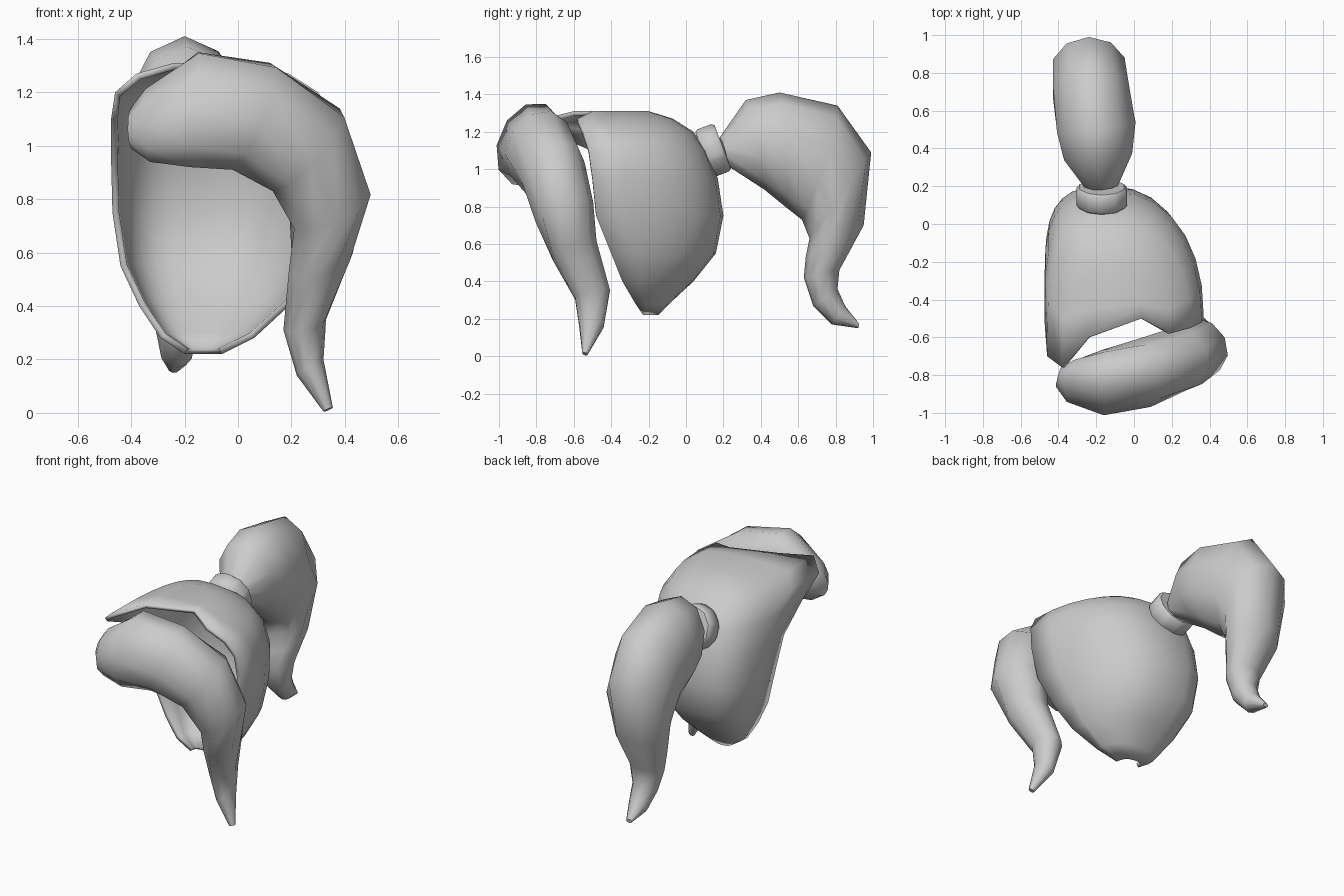
import bpy, bmesh, math
from mathutils import Vector

if "Cube" in bpy.data.objects:
    bpy.data.objects.remove(bpy.data.objects["Cube"])


def finish(name, bm, angle=50):
    bmesh.ops.recalc_face_normals(bm, faces=bm.faces)
    mesh = bpy.data.meshes.new(name)
    bm.to_mesh(mesh)
    bm.free()
    ob = bpy.data.objects.new(name, mesh)
    bpy.context.collection.objects.link(ob)
    bpy.ops.object.select_all(action='DESELECT')
    bpy.context.view_layer.objects.active = ob
    ob.select_set(True)
    bpy.ops.object.shade_smooth_by_angle(angle=math.radians(angle))
    return ob


def lock(name, sections, sides=10):
    """Loft of oval sections, each given by outer point, inner point, half width."""
    bm = bmesh.new()
    mids = [(Vector(o) + Vector(i)) / 2 for o, i, w in sections]
    rings = []
    for k, (o, i, w) in enumerate(sections):
        along = mids[min(k + 1, len(mids) - 1)] - mids[max(k - 1, 0)]
        a = (Vector(o) - Vector(i)) / 2
        b = along.cross(a).normalized() * w
        ts = [2 * math.pi * j / sides for j in range(sides)]
        rings.append([bm.verts.new(mids[k] + a * math.cos(t) + b * math.sin(t)) for t in ts])
    for r, s in zip(rings, rings[1:]):
        for j in range(sides):
            n = (j + 1) % sides
            bm.faces.new((r[j], r[n], s[n], s[j]))
    bm.faces.new(rings[0])
    bm.faces.new(rings[-1])
    return finish(name, bm)


# Hair cap: open U-shaped levels (z, left x, left front y, right x, right front y, back y)
levels = [
    (0.22, -0.20, -0.20, -0.06, -0.23, -0.15),
    (0.28, -0.29, -0.21, 0.06, -0.27, -0.09),
    (0.40, -0.37, -0.21, 0.19, -0.34, 0.04),
    (0.55, -0.44, -0.21, 0.28, -0.40, 0.16),
    (0.75, -0.47, -0.24, 0.34, -0.48, 0.20),
    (0.95, -0.475, -0.32, 0.37, -0.50, 0.17),
    (1.10, -0.475, -0.50, 0.36, -0.52, 0.11),
    (1.20, -0.46, -0.70, 0.30, -0.55, 0.04),
    (1.27, -0.38, -0.76, 0.19, -0.58, -0.07),
    (1.31, -0.24, -0.60, 0.04, -0.50, -0.20),
]
bm = bmesh.new()
rows, n = [], 14
for z, xl, yl, xr, yr, yb in levels:
    row, mx = [], xl + (xr - xl) * 0.42
    for j in range(n + 1):
        t = math.pi * j / n
        c, s = math.cos(t), max(math.sin(t), 0)
        if c < 0:
            x, y = mx - (mx - xl) * abs(c) ** 0.65, yl + (yb - yl) * s ** 0.65
        else:
            x, y = mx + (xr - mx) * c ** 0.9, yr + (yb - yr) * s ** 0.9
        row.append(bm.verts.new((x, y, z)))
    rows.append(row)
for r, s in zip(rows, rows[1:]):
    for j in range(n):
        bm.faces.new((r[j], r[j + 1], s[j + 1], s[j]))
bm.faces.new(rows[-1])
cap = finish("hair_cap", bm)
solid = cap.modifiers.new("thickness", 'SOLIDIFY')
solid.thickness = 0.025
solid.offset = -1

# Swept fringe
lock("fringe", [
    ((-0.395, -0.78, 1.14), (-0.40, -0.84, 0.99), 0.05),
    ((-0.33, -0.76, 1.21), (-0.33, -0.90, 0.94), 0.11),
    ((-0.15, -0.75, 1.35), (-0.18, -0.93, 0.92), 0.165),
    ((0.12, -0.72, 1.31), (-0.02, -0.86, 0.91), 0.18),
    ((0.38, -0.66, 1.14), (0.13, -0.76, 0.83), 0.175),
    ((0.48, -0.60, 0.85), (0.21, -0.70, 0.69), 0.165),
    ((0.43, -0.59, 0.60), (0.19, -0.60, 0.53), 0.13),
    ((0.33, -0.50, 0.35), (0.17, -0.50, 0.31), 0.10),
    ((0.32, -0.50, 0.20), (0.22, -0.51, 0.14), 0.07),
    ((0.355, -0.54, 0.02), (0.32, -0.54, 0.005), 0.015),
])

# Ponytail: (outer y, outer z, inner y, inner z, centre x, half width)
tail = [
    (0.18, 1.17, 0.22, 1.02, -0.17, 0.09),
    (0.32, 1.37, 0.42, 0.89, -0.19, 0.19),
    (0.50, 1.41, 0.53, 0.80, -0.20, 0.22),
    (0.81, 1.34, 0.62, 0.73, -0.23, 0.21),
    (0.99, 1.09, 0.66, 0.63, -0.24, 0.20),
    (0.95, 0.70, 0.64, 0.53, -0.24, 0.16),
    (0.82, 0.46, 0.63, 0.42, -0.23, 0.11),
    (0.81, 0.36, 0.68, 0.27, -0.23, 0.08),
    (0.85, 0.27, 0.78, 0.17, -0.23, 0.06),
    (0.925, 0.175, 0.92, 0.15, -0.24, 0.02),
]
lock("ponytail", [((x, oy, oz), (x, iy, iz), w) for oy, oz, iy, iz, x, w in tail])

# Hair band
bpy.ops.mesh.primitive_cylinder_add(vertices=10, radius=0.14, depth=0.11,
                                    location=(-0.17, 0.145, 1.1), rotation=(-1.21, 0, 0))
band = bpy.context.object
band.name = "hair_band"
bevel = band.modifiers.new("soft_edge", 'BEVEL')
bevel.width = 0.015
bevel.segments = 1
bpy.ops.object.shade_smooth_by_angle(angle=math.radians(40))
